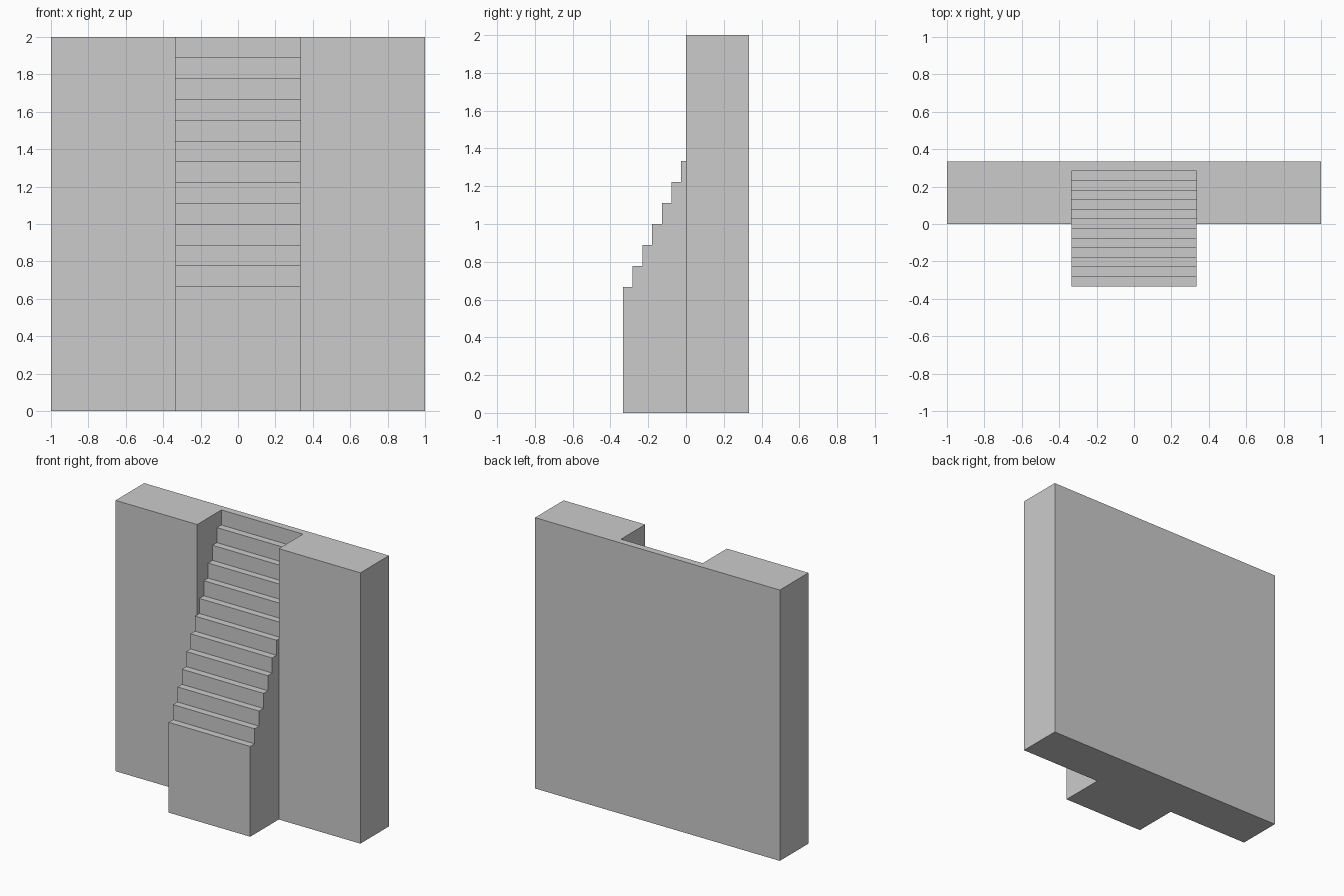
import bpy, bmesh

if "Cube" in bpy.data.objects:
    bpy.data.objects.remove(bpy.data.objects["Cube"])

W = 1 / 3            # half stair width, also wall thickness
STEPS = 13
RUN = 2 * W / STEPS  # tread depth
BASE, RISE = 2 / 3, 1 / 9

# Stepped profile (y, z) from the ground at the front up to the wall top;
# it crosses the wall front (y = 0) halfway along the middle tread
lower, upper = [(-W, 0)], []
for i in range(STEPS):
    z = BASE + i * RISE
    side = lower if i <= STEPS // 2 else upper
    side.append((-W + i * RUN, z))
    if i < STEPS - 1:
        end = lower if i < STEPS // 2 else upper
        end.append((-W + (i + 1) * RUN, z))
cross = (0, BASE + (STEPS // 2) * RISE)
profile = lower + [cross] + upper

bm = bmesh.new()


def face(points):
    bm.faces.new([bm.verts.new(p) for p in points])


# Treads and risers
for (y0, z0), (y1, z1) in zip(profile, profile[1:]):
    face([(-W, y0, z0), (W, y0, z0), (W, y1, z1), (-W, y1, z1)])

# Mirrored left and right sides
for s in (-1, 1):
    # cheek of the projecting stair, and inner wall of the recess
    face([(s * W, y, z) for y, z in [(0, 0)] + lower + [cross]])
    face([(s * W, y, z) for y, z in [cross] + upper + [(0, 2)]])
    # wall front and wall end
    face([(s * W, 0, 0), (s * W, *cross), (s * W, 0, 2), (s, 0, 2), (s, 0, 0)])
    face([(s, 0, 0), (s, W, 0), (s, W, 2), (s, 0, 2)])

# Back, underside and top
face([(-1, W, 0), (1, W, 0), (1, W, 2), (-1, W, 2)])
for yc, z in ((-W, 0), (upper[-1][0], 2)):
    face([(-1, 0, z), (-W, 0, z), (-W, yc, z), (W, yc, z),
          (W, 0, z), (1, 0, z), (1, W, z), (-1, W, z)])

bmesh.ops.remove_doubles(bm, verts=bm.verts, dist=1e-5)
bmesh.ops.recalc_face_normals(bm, faces=bm.faces)

mesh = bpy.data.meshes.new("wall_with_stairs")
bm.to_mesh(mesh)
bm.free()
bpy.context.collection.objects.link(bpy.data.objects.new("wall_with_stairs", mesh))
